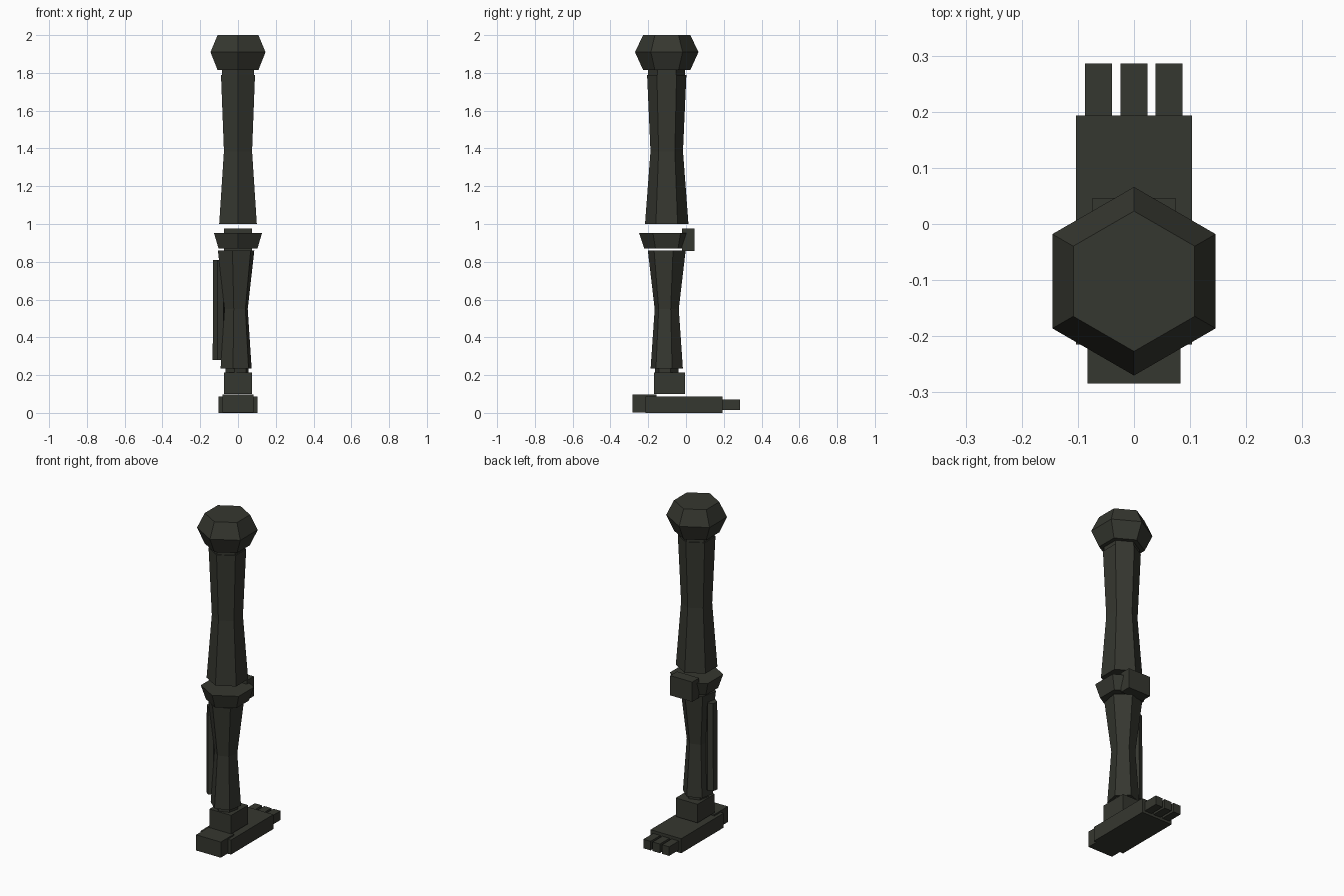
import bpy, bmesh
from math import radians, cos, sin

if "Cube" in bpy.data.objects:
    bpy.data.objects.remove(bpy.data.objects["Cube"])

mat = bpy.data.materials.new("dark_metal")
mat.diffuse_color = (0.036, 0.038, 0.029, 1)
mat.use_nodes = True
mat.node_tree.nodes["Principled BSDF"].inputs["Base Color"].default_value = mat.diffuse_color


def finish(name, bm):
    bmesh.ops.recalc_face_normals(bm, faces=bm.faces)
    me = bpy.data.meshes.new(name)
    bm.to_mesh(me)
    bm.free()
    me.materials.append(mat)
    ob = bpy.data.objects.new(name, me)
    bpy.context.collection.objects.link(ob)
    return ob


def hex_loft(name, rings, x=0.0, y=-0.102, turn=0.0):
    """Six-sided solid through (z, radius) rings, points along y."""
    bm = bmesh.new()
    loops = []
    for z, r in rings:
        angles = [radians(60 * i + 30 + turn) for i in range(6)]
        loops.append([bm.verts.new((x + r * cos(a), y + r * sin(a), z)) for a in angles])
    for lo, hi in zip(loops, loops[1:]):
        for i in range(6):
            j = (i + 1) % 6
            bm.faces.new((lo[i], lo[j], hi[j], hi[i]))
    bm.faces.new(loops[0][::-1])
    bm.faces.new(loops[-1])
    return finish(name, bm)


def box(name, xs, ys, zs):
    bm = bmesh.new()
    bmesh.ops.create_cube(bm, size=1)
    for v in bm.verts:
        v.co = [(a + b) / 2 + c * (b - a) for c, (a, b) in zip(v.co, (xs, ys, zs))]
    return finish(name, bm)


# Hip joint and thigh
hex_loft("hip_joint", [(1.815, 0.125), (1.91, 0.168), (2.0, 0.125)])
hex_loft("hip_neck", [(1.785, 0.098), (1.82, 0.098)])
hex_loft("thigh", [(1.0, 0.115), (1.385, 0.086), (1.79, 0.104)])

# Knee ring and knee cap
hex_loft("knee_ring", [(0.87, 0.119), (0.953, 0.147)])
box("knee_cap", (-0.074, 0.074), (-0.02, 0.046), (0.856, 0.976))

# Shin with the thin strut beside it, both turned slightly
hex_loft("shin", [(0.235, 0.087), (0.55, 0.065), (0.86, 0.102)], x=-0.01, turn=-11)
hex_loft("shin_strut", [(0.28, 0.034), (0.81, 0.031)], x=-0.102, turn=-11)

# Ankle
hex_loft("ankle_neck", [(0.205, 0.064), (0.24, 0.064)], x=-0.005, turn=-11)
box("ankle_block", (-0.073, 0.073), (-0.17, -0.006), (0.1, 0.213))

# Foot, heel and toes
box("foot", (-0.103, 0.103), (-0.215, 0.193), (0.0, 0.088))
box("heel", (-0.083, 0.083), (-0.284, -0.155), (0.002, 0.097))
for i, x in enumerate((-0.063, 0.0, 0.062)):
    box(f"toe_{i + 1}", (x - 0.024, x + 0.024), (0.18, 0.286), (0.015, 0.07))
